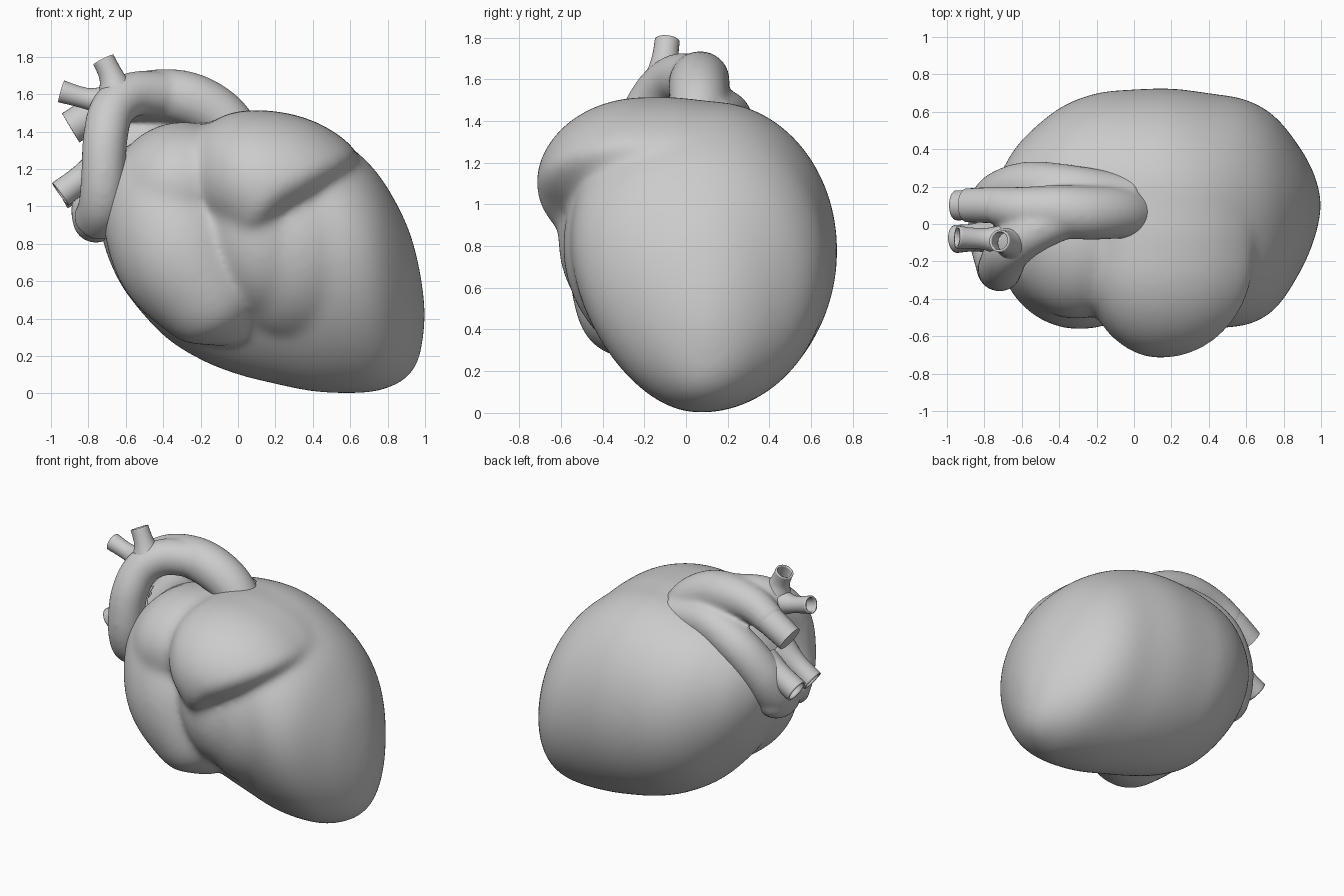
import bpy, bmesh, math
from mathutils import Vector, Matrix

if "Cube" in bpy.data.objects:
    bpy.data.objects.remove(bpy.data.objects["Cube"])

grey = bpy.data.materials.new("plain_grey")
grey.use_nodes = True
grey.diffuse_color = (0.6, 0.6, 0.6, 1)
grey.node_tree.nodes["Principled BSDF"].inputs["Base Color"].default_value = (0.6, 0.6, 0.6, 1)


def spline(rows, steps):
    """Smooth curve through rows of numbers."""
    out = []
    last = len(rows) - 1
    for i in range(last):
        a, b, c, d = (rows[max(0, min(last, i + k))] for k in (-1, 0, 1, 2))
        for s in range(steps):
            t = s / steps
            out.append([q + t / 2 * (r - p + t * (2 * p - 5 * q + 4 * r - w
                        + t * (3 * (q - r) + w - p)))
                        for p, q, r, w in zip(a, b, c, d)])
    return out + [list(rows[-1])]


def loft(bm, rings, caps=True):
    """Skin a list of point rings."""
    loops = [[bm.verts.new(p) for p in ring] for ring in rings]
    n = len(loops[0])
    for a, b in zip(loops, loops[1:]):
        for i in range(n):
            j = (i + 1) % n
            bm.faces.new((a[i], a[j], b[j], b[i]))
    if caps:
        bm.faces.new(loops[0][::-1])
        bm.faces.new(loops[-1])


def tube(bm, path, caps=True, sides=28):
    """Round tube along rows of x, y, z, radius."""
    rows = spline(path, 8)
    pts = [Vector(r[:3]) for r in rows]
    side, rings = Vector((0, 1, 0)), []
    for i, p in enumerate(pts):
        along = (pts[min(i + 1, len(pts) - 1)] - pts[max(i - 1, 0)]).normalized()
        side = (side - along * side.dot(along)).normalized()
        up = along.cross(side)
        rings.append([p + rows[i][3] * (side * math.cos(a) + up * math.sin(a))
                      for a in (math.tau * k / sides for k in range(sides))])
    loft(bm, rings, caps)


def lobe(bm, centre, radii, tilt):
    """Ellipsoid turned about the front-back axis."""
    m = (Matrix.Translation(centre) @ Matrix.Rotation(math.radians(tilt), 4, 'Y')
         @ Matrix.Diagonal((*radii, 1)))
    bmesh.ops.create_uvsphere(bm, u_segments=48, v_segments=32, radius=1, matrix=m)


def finish(bm, name):
    bmesh.ops.recalc_face_normals(bm, faces=bm.faces)
    mesh = bpy.data.meshes.new(name)
    bm.to_mesh(mesh)
    bm.free()
    mesh.materials.append(grey)
    ob = bpy.data.objects.new(name, mesh)
    bpy.context.collection.objects.link(ob)
    bpy.ops.object.select_all(action='DESELECT')
    ob.select_set(True)
    bpy.context.view_layer.objects.active = ob
    bpy.ops.object.shade_smooth_by_angle(angle=math.radians(40))
    return ob


def fuse(ob, iterations):
    """Merge overlapping solids and soften the seams."""
    blend = ob.modifiers.new("blend", 'REMESH')
    blend.mode = 'VOXEL'
    blend.voxel_size = .015
    blend.use_smooth_shade = True
    soften = ob.modifiers.new("soften", 'SMOOTH')
    soften.factor = .5
    soften.iterations = iterations


# Main muscle: x, bottom, top, front, back of each cross-section
sections = [
    (-.74, .90, 1.08, .00, .20), (-.70, .74, 1.20, -.18, .30),
    (-.60, .54, 1.32, -.33, .45), (-.40, .31, 1.42, -.42, .62),
    (-.20, .18, 1.46, -.45, .70), (.00, .10, 1.49, -.47, .72),
    (.20, .05, 1.49, -.51, .725), (.40, .01, 1.44, -.54, .70),
    (.60, .00, 1.32, -.53, .665), (.76, .015, 1.16, -.44, .57),
    (.90, .08, .91, -.23, .39), (.97, .19, .67, -.06, .25),
    (1.0, .37, .46, .07, .13)]
body = bmesh.new()
rings = []
for x, low, high, front, back in spline(sections, 5):
    half, ring = (back - front) / 2, []
    for k in range(56):
        c, s = math.cos(math.tau * k / 56), math.sin(math.tau * k / 56)
        lean = .2 * half * s * min(c, 0)   # front wall fuller above, slimmer below
        ring.append((x, (front + back) / 2 + half * c + lean,
                     (low + high) / 2 + (high - low) / 2 * s))
    rings.append(ring)
loft(body, rings)

# Upper front lobe: an outline domed towards the front
outline = spline([(-.28, 1.2), (-.22, 1.38), (-.08, 1.485), (.08, 1.515), (.28, 1.495),
                  (.46, 1.43), (.61, 1.32), (.63, 1.23), (.5, 1.07), (.3, .92),
                  (.1, .76), (-.02, .74), (-.15, .88), (-.25, 1.04), (-.28, 1.2)], 4)[:-1]
mid_x, mid_z = .15, 1.09
dome = [(.1, .96), (-.05, 1)]
dome += [(-.2 - .52 * math.sin(a), math.cos(a)) for a in (math.pi / 2 * k / 14 for k in range(14))]
loft(body, [[(mid_x + (x - mid_x) * s, y, mid_z + (z - mid_z) * s) for x, z in outline]
            for y, s in dome])

# Front wall below the lobe
lobe(body, (.11, -.25, .84), (.31, .365, .46), -12)
lobe(body, (.30, -.10, .80), (.46, .49, .56), 0)

# Long side lobe
tube(body, [(-.42, .00, 1.36, .06), (-.41, -.04, 1.24, .25), (-.39, -.13, 1.02, .34),
            (-.30, -.20, .75, .365), (-.16, -.24, .52, .30), (-.06, -.23, .38, .21),
            (.00, -.22, .28, .06)], sides=48)
lobe(body, (-.31, -.08, 1.11), (.37, .43, .34), -20)
fuse(finish(body, "heart_muscle"), 60)

# Arch, descending front vessel and rear trunk
vessels = bmesh.new()
tube(vessels, [(.04, .05, 1.32, .13), (-.09, .06, 1.48, .14), (-.25, .06, 1.57, .145),
               (-.42, .07, 1.595, .14), (-.60, .08, 1.575, .12), (-.76, .10, 1.50, .10)])
tube(vessels, [(-.40, .03, 1.60, .12), (-.56, -.05, 1.60, .12), (-.67, -.14, 1.52, .12),
               (-.71, -.22, 1.36, .12), (-.72, -.24, 1.15, .12), (-.73, -.19, 1.00, .125),
               (-.76, -.08, .92, .125)])
tube(vessels, [(.00, .14, 1.38, .12), (-.30, .18, 1.42, .13), (-.55, .20, 1.32, .135),
               (-.70, .15, 1.15, .14), (-.75, .08, 1.00, .14), (-.76, .00, .94, .13)])
lobe(vessels, (-.76, .03, .93), (.125, .17, .125), 0)
fuse(finish(vessels, "great_vessels"), 16)

# Cut end of the arch, closed flat
end = bmesh.new()
tube(end, [(-.64, .09, 1.56, .10), (-.76, .10, 1.50, .096), (-.895, .10, 1.42, .09)])
finish(end, "arch_end")

# Open branch stubs
stubs = {
    "top_branch": [(-.64, -.10, 1.57, .12), (-.675, -.10, 1.69, .068), (-.72, -.09, 1.785, .06)],
    "upper_side_branch": [(-.66, -.09, 1.56, .10), (-.80, -.08, 1.575, .058), (-.945, -.07, 1.615, .06)],
    "lower_back_branch": [(-.70, .10, 1.17, .13), (-.82, .10, 1.13, .085), (-.95, .10, 1.06, .08)],
    "lower_front_branch": [(-.70, -.06, 1.22, .13), (-.83, -.07, 1.15, .078), (-.95, -.08, 1.065, .075)],
}
for name, path in stubs.items():
    stub = bmesh.new()
    tube(stub, path, caps=False)
    wall = finish(stub, name).modifiers.new("wall", 'SOLIDIFY')
    wall.thickness = .012
    wall.offset = -1
